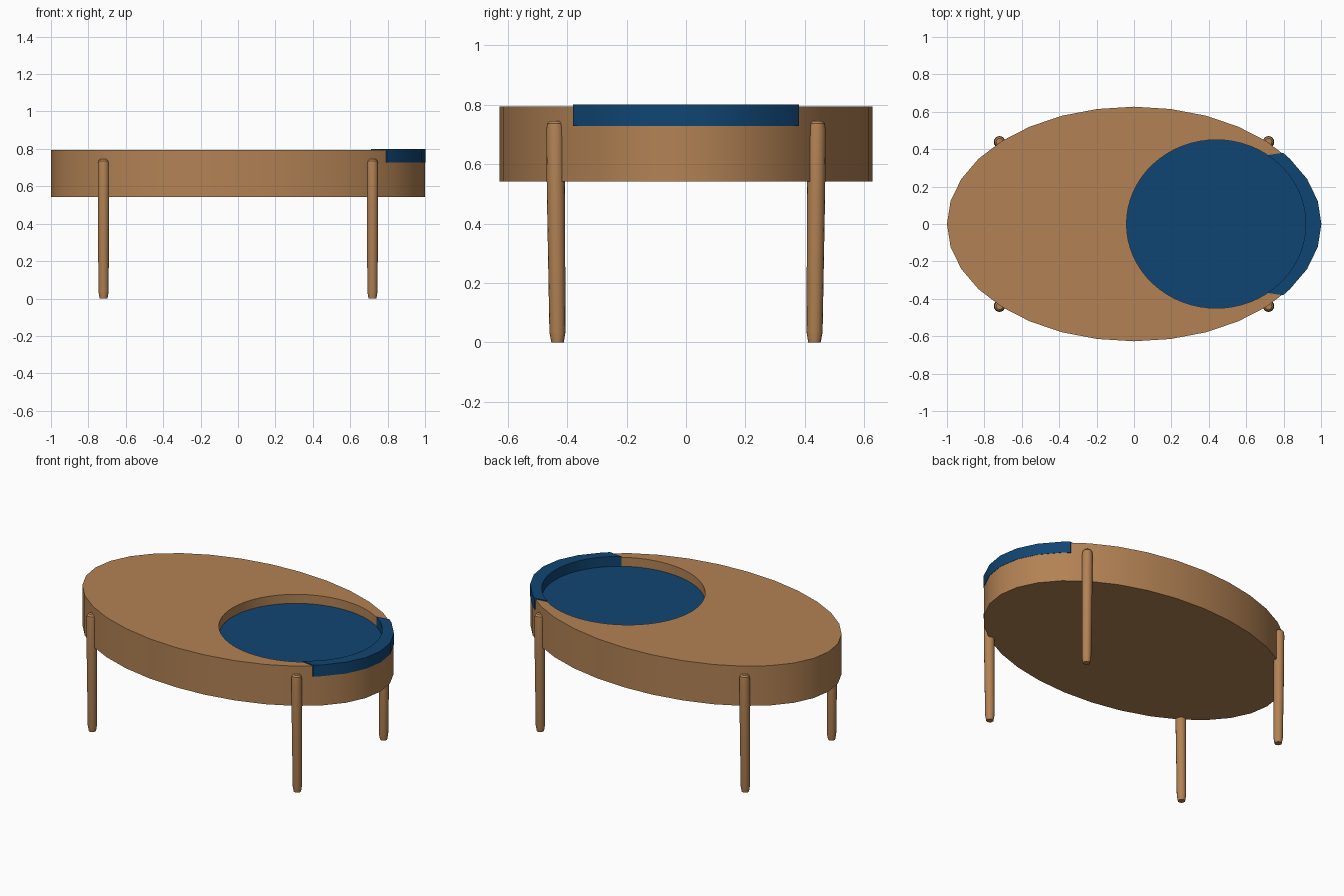
import bpy, bmesh, math

if "Cube" in bpy.data.objects:
    bpy.data.objects.remove(bpy.data.objects["Cube"])

A, B = 1.0, 0.627            # table ellipse radii
RX, RY, RC = 0.48, 0.45, 0.44  # recess radii and x centre
Z0, Z1, FLOOR = 0.542, 0.794, 0.737


def material(name, rgb):
    m = bpy.data.materials.new(name)
    m.diffuse_color = (*rgb, 1)
    m.use_nodes = True
    m.node_tree.nodes["Principled BSDF"].inputs["Base Color"].default_value = m.diffuse_color
    return m


wood = material("warm wood", (0.448, 0.223, 0.089))
blue = material("deep blue", (0.0052, 0.060, 0.171))


def ellipse(cx, rx, ry, n):
    return [(cx + rx * math.cos(2 * math.pi * i / n),
             ry * math.sin(2 * math.pi * i / n)) for i in range(n)]


def prism(name, outline, z0, z1, mats):
    """Extrude a 2D outline between two heights."""
    bm = bmesh.new()
    face = bm.faces.new([bm.verts.new((x, y, z0)) for x, y in outline])
    ext = bmesh.ops.extrude_face_region(bm, geom=[face])
    top = [v for v in ext["geom"] if isinstance(v, bmesh.types.BMVert)]
    bmesh.ops.translate(bm, verts=top, vec=(0, 0, z1 - z0))
    if not any(f.normal.z < 0 for f in bm.faces) or len(bm.faces) == len(outline) + 1:
        low = [v for v in bm.verts if abs(v.co.z - z0) < 1e-6]
        if not any(all(v in low for v in f.verts) for f in bm.faces):
            bm.faces.new(low)
    bmesh.ops.recalc_face_normals(bm, faces=bm.faces)
    return finish(name, bm, mats)


def finish(name, bm, mats):
    me = bpy.data.meshes.new(name)
    bm.to_mesh(me)
    bm.free()
    for m in mats:
        me.materials.append(m)
    ob = bpy.data.objects.new(name, me)
    bpy.context.collection.objects.link(ob)
    return ob


def smooth(ob):
    bpy.ops.object.select_all(action='DESELECT')
    ob.select_set(True)
    bpy.context.view_layer.objects.active = ob
    bpy.ops.object.shade_smooth_by_angle(angle=math.radians(30))


# Oval tabletop with a round tray recess
body = prism("tabletop", ellipse(0, A, B, 32), Z0, Z1, [wood, blue])
cutter = prism("recess_cutter", ellipse(RC, RX, RY, 64), FLOOR, 1.0, [wood])
cutter.hide_render = True
mod = body.modifiers.new("recess", 'BOOLEAN')
mod.operation = 'DIFFERENCE'
mod.solver = 'EXACT'
mod.object = cutter
bpy.context.view_layer.objects.active = body
bpy.ops.object.modifier_apply(modifier="recess")
bpy.data.objects.remove(cutter)

# Recess floor is blue
for f in body.data.polygons:
    f.material_index = int(f.normal.z > 0.9 and abs(f.center.z - FLOOR) < 0.01)
smooth(body)

# Raised blue crescent rim around the outer end of the recess
Y = 0.38
t_out = math.asin(Y / B)
step = 2 * math.pi / 32
angles = [-t_out] + [i * step for i in range(-3, 4)] + [t_out]
outer = [(1.002 * A * math.cos(t), 1.002 * B * math.sin(t)) for t in angles]
t_in = math.asin(0.37 / RY)
n = 24
inner = []
for i in range(n + 1):
    t = t_in - 2 * t_in * i / n
    inner.append((RC + 0.996 * RX * math.cos(t), 0.996 * RY * math.sin(t)))
rim = prism("crescent_rim", outer + inner, 0.728, 0.8, [blue])
smooth(rim)

# Four slim legs, tapered at the foot and rounded at the top
PROFILE = [(0.021, 0), (0.027, 0.035), (0.0305, 0.5), (0.0305, 0.715),
           (0.027, 0.736), (0.018, 0.745)]
SIDES = 16
for sx, px in ((-1, "left"), (1, "right")):
    for sy, py in ((-1, "front"), (1, "back")):
        bm = bmesh.new()
        rings = []
        for r, z in PROFILE:
            cy = sy * (0.432 + 0.008 * z / 0.745)
            rings.append([bm.verts.new((sx * 0.719 + x, cy + y, z))
                          for x, y in ellipse(0, r, r, SIDES)])
        for lo, hi in zip(rings, rings[1:]):
            for i in range(SIDES):
                j = (i + 1) % SIDES
                bm.faces.new((lo[i], lo[j], hi[j], hi[i]))
        bm.faces.new(rings[0][::-1])
        bm.faces.new(rings[-1])
        smooth(finish(f"{py}_{px}_leg", bm, [wood]))
